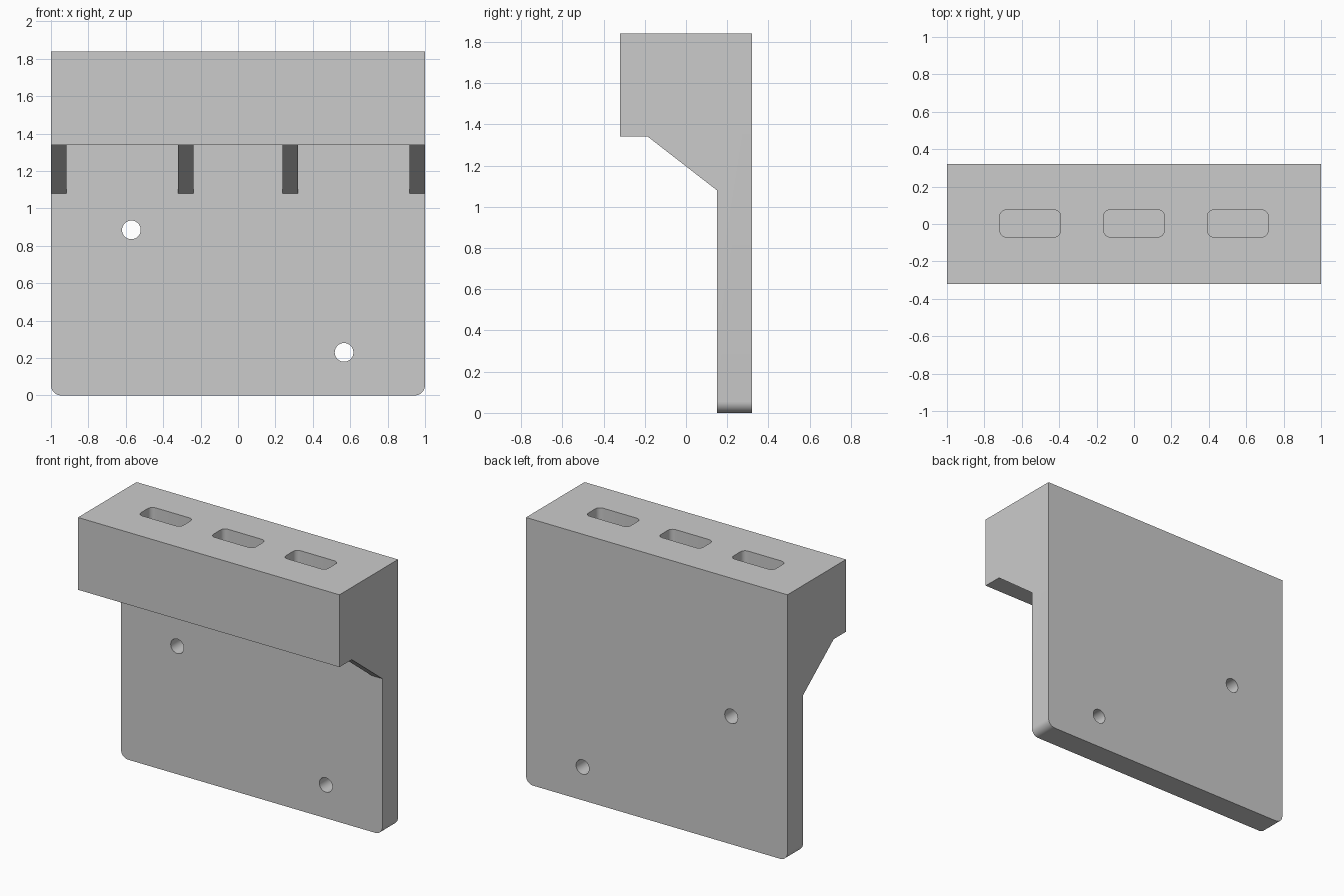
import bpy, bmesh
from math import sin, cos, pi
from mathutils import Vector

if "Cube" in bpy.data.objects:
    bpy.data.objects.remove(bpy.data.objects["Cube"])


def prism(name, points, extrude):
    """Closed solid from a planar outline swept along a vector."""
    bm = bmesh.new()
    face = bm.faces.new([bm.verts.new(p) for p in points])
    top = bmesh.ops.extrude_face_region(bm, geom=[face])["geom"]
    verts = [v for v in top if isinstance(v, bmesh.types.BMVert)]
    bmesh.ops.translate(bm, vec=Vector(extrude), verts=verts)
    bmesh.ops.recalc_face_normals(bm, faces=bm.faces)
    mesh = bpy.data.meshes.new(name)
    bm.to_mesh(mesh)
    bm.free()
    obj = bpy.data.objects.new(name, mesh)
    bpy.context.collection.objects.link(obj)
    return obj


def arc(cx, cy, r, a0, a1, n):
    return [(cx + r * cos(a0 + (a1 - a0) * i / n),
             cy + r * sin(a0 + (a1 - a0) * i / n)) for i in range(n + 1)]


def combine(target, other, operation):
    """Apply a boolean and remove the helper part."""
    other.hide_render = True
    mod = target.modifiers.new(operation, "BOOLEAN")
    mod.operation, mod.solver, mod.object = operation, "EXACT", other
    bpy.context.view_layer.objects.active = target
    bpy.ops.object.modifier_apply(modifier=mod.name)
    bpy.data.objects.remove(other)


FRONT, BACK, PLATE_Y = -0.32, 0.32, 0.15
TOP, LEDGE = 1.84, 1.34

# Back plate and head block: one L-shaped profile swept across the width
holder = prism("wall_holder",
               [(-1, FRONT, TOP), (-1, BACK, TOP), (-1, BACK, 0), (-1, PLATE_Y, 0),
                (-1, PLATE_Y, LEDGE), (-1, FRONT, LEDGE)], (2, 0, 0))

# Rounded bottom corners
bm = bmesh.new()
bm.from_mesh(holder.data)
corners = [e for e in bm.edges if all(v.co.z < 0.001 for v in e.verts)
           and abs(e.verts[0].co.x - e.verts[1].co.x) < 0.001]
bmesh.ops.bevel(bm, geom=corners, offset=0.055, segments=8, profile=0.5, affect="EDGES")
bm.to_mesh(holder.data)
bm.free()

# Four gussets under the block (sunk slightly into the body for a clean union)
for x in (-1, -0.32, 0.237, 0.917):
    gusset = prism("gusset", [(x, -0.185, LEDGE), (x, PLATE_Y, 1.08), (x, 0.2, 1.08),
                              (x, 0.2, 1.4), (x, -0.185, 1.4)], (0.083, 0, 0))
    combine(holder, gusset, "UNION")

# Blind rounded slots in the top
W, D, R = 0.1625, 0.0725, 0.035
for x in (-0.555, 0, 0.555):
    outline = []
    for i, (sx, sy) in enumerate(((1, 1), (-1, 1), (-1, -1), (1, -1))):
        outline += arc(x + sx * (W - R), 0.003 + sy * (D - R), R, i * pi / 2, (i + 1) * pi / 2, 6)
    slot = prism("slot_cutter", [(a, b, TOP - 0.4) for a, b in outline], (0, 0, 0.5))
    combine(holder, slot, "DIFFERENCE")

# Screw holes through the plate
for x, z in ((-0.57, 0.885), (0.567, 0.23)):
    ring = arc(x, z, 0.05, 0, 2 * pi, 32)[:-1]
    hole = prism("screw_cutter", [(a, 0, b) for a, b in ring], (0, 0.5, 0))
    combine(holder, hole, "DIFFERENCE")

# Smooth the rounded walls, keep edges crisp
holder.select_set(True)
bpy.context.view_layer.objects.active = holder
bpy.ops.object.shade_smooth_by_angle()
